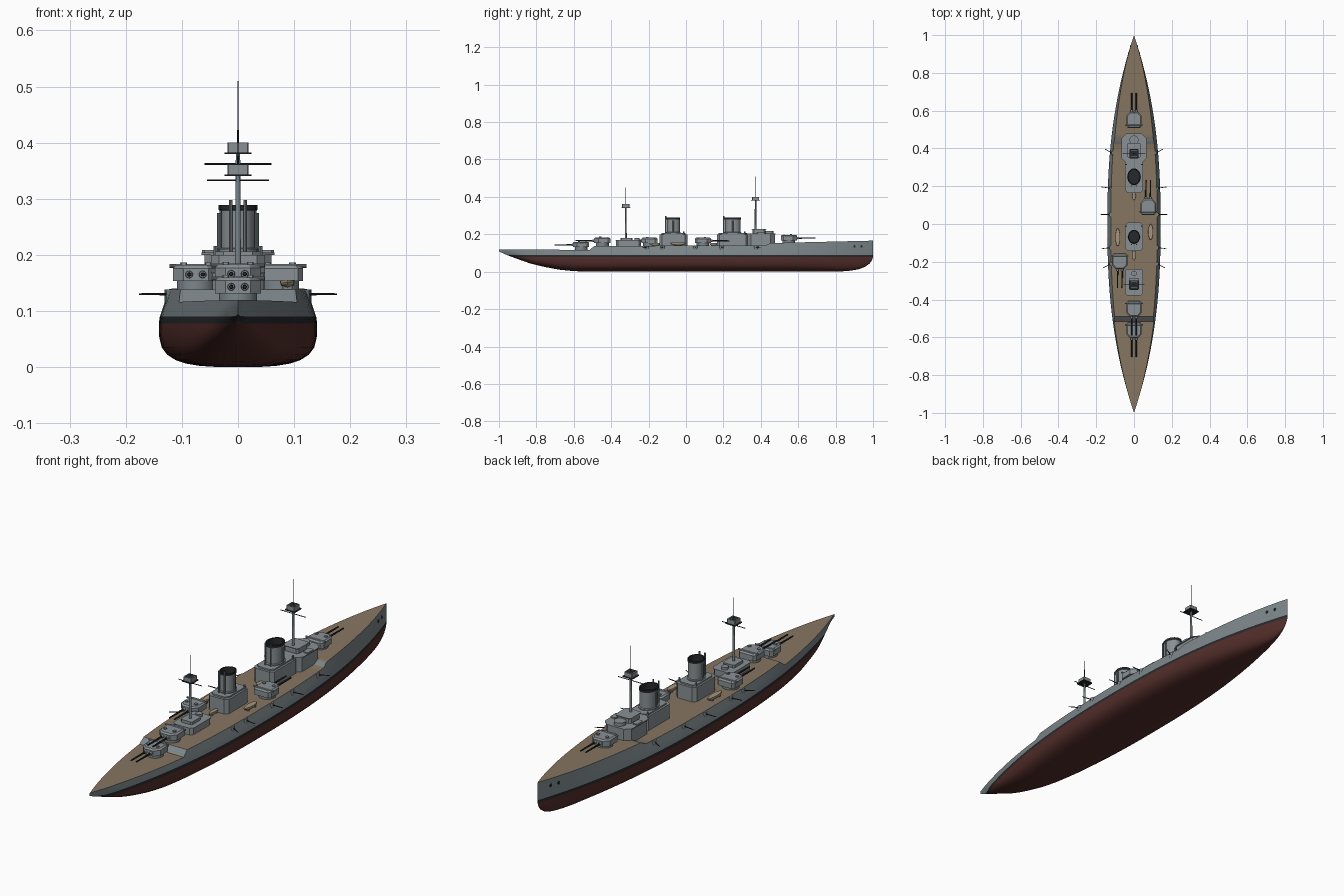
import bpy, bmesh, math
from mathutils import Matrix, Vector

if "Cube" in bpy.data.objects:
    bpy.data.objects.remove(bpy.data.objects["Cube"])


def mat(name, c):
    m = bpy.data.materials.new(name)
    m.diffuse_color = (*c, 1)
    m.use_nodes = True
    m.node_tree.nodes["Principled BSDF"].inputs["Base Color"].default_value = m.diffuse_color
    return m


GREY = mat("grey", (0.20, 0.235, 0.25))
LIGHT = mat("light_grey", (0.25, 0.28, 0.295))
DARK = mat("dark", (0.02, 0.022, 0.025))
RED = mat("red", (0.085, 0.027, 0.023))
WOOD = mat("deck_wood", (0.24, 0.18, 0.12))
TAN = mat("tan", (0.38, 0.30, 0.2))


def finish(name, bm, mats):
    bmesh.ops.recalc_face_normals(bm, faces=bm.faces)
    me = bpy.data.meshes.new(name)
    bm.to_mesh(me)
    bm.free()
    for m in mats:
        me.materials.append(m)
    ob = bpy.data.objects.new(name, me)
    bpy.context.collection.objects.link(ob)
    return ob


def prism(name, pts, z0, z1, m=LIGHT, loc=(0, 0), top=1.0, flip=1):
    bm = bmesh.new()
    lo = [bm.verts.new((loc[0] + x, loc[1] + y * flip, z0)) for x, y in pts]
    hi = [bm.verts.new((loc[0] + x * top, loc[1] + y * flip * top, z1)) for x, y in pts]
    n = len(pts)
    for i in range(n):
        j = (i + 1) % n
        bm.faces.new((lo[i], lo[j], hi[j], hi[i]))
    bm.faces.new(lo)
    bm.faces.new(hi)
    return finish(name, bm, [m])


def block(name, x, y0, y1, hx, z0, z1, c=0.004, m=LIGHT, top=1.0):
    h = (y1 - y0) / 2
    pts = [(hx - c, -h), (hx, -h + c), (hx, h - c), (hx - c, h),
           (-hx + c, h), (-hx, h - c), (-hx, -h + c), (-hx + c, -h)]
    return prism(name, pts, z0, z1, m, (x, (y0 + y1) / 2), top)


def rod(name, a, b, r, m=DARK, r2=None, seg=10):
    a, b = Vector(a), Vector(b)
    bm = bmesh.new()
    rot = Vector((0, 0, 1)).rotation_difference(b - a).to_matrix().to_4x4()
    bmesh.ops.create_cone(bm, cap_ends=True, segments=seg, radius1=r, radius2=r if r2 is None else r2,
                          depth=(b - a).length, matrix=Matrix.Translation((a + b) / 2) @ rot)
    return finish(name, bm, [m])


def lathe(name, prof, loc, sx, sy, m=LIGHT, seg=32, dark_from=None):
    bm = bmesh.new()
    rings = [[bm.verts.new((loc[0] + sx * r * math.cos(2 * math.pi * i / seg),
                            loc[1] + sy * r * math.sin(2 * math.pi * i / seg), z))
              for i in range(seg)] for r, z in prof]
    for k in range(len(rings) - 1):
        for i in range(seg):
            j = (i + 1) % seg
            f = bm.faces.new((rings[k][i], rings[k][j], rings[k + 1][j], rings[k + 1][i]))
            f.material_index = int(dark_from is not None and k >= dark_from)
    bmesh.ops.remove_doubles(bm, verts=bm.verts, dist=1e-5)
    return finish(name, bm, [m, DARK])


def lerp(tab, y):
    for (a, u), (b, v) in zip(tab, tab[1:]):
        if y <= b:
            return u + (v - u) * (y - a) / (b - a)
    return tab[-1][1]


# Hull: lofted sections, painted by height
KEEL = [(-1, .108), (-.96, .09), (-.89, .064), (-.83, .043), (-.76, .026), (-.68, .011), (-.6, .003), (-.5, 0),
        (.8, 0), (.87, .004), (.92, .012), (.955, .025), (.98, .042), (.993, .058), (1, .078)]
DECK = [(-1, .12), (-.515, .116), (-.49, .138), (.425, .14), (.45, .153), (1, .166)]


def breadth(y, z):
    t = abs(y)
    k = lerp(KEEL, y)
    w = 0.141 * max(0, 1 - t ** 2.4)
    n = 3.2 - 1.2 * t ** 3
    s = min(1, max(0, (z - k) / max(.07 - k, .035)))
    w *= (1 - (1 - s) ** n) ** (1 / n)
    return w * (1 - max(0, z - .085) / .05 * .12 * (1 - t ** 3))


ys = sorted({round(-math.cos(math.pi * i / 64), 4) for i in range(65)} | {-.515, -.49, .425, .45})
bm = bmesh.new()
secs = []
for y in ys:
    k, d = lerp(KEEL, y), lerp(DECK, y)
    zr, zb = max(.078, k), max(.09, k)
    zs = [k + (zr - k) * s for s in (0, .008, .03, .08, .16, .28, .45, .7, 1)] + [zb, (zb + d) / 2, d]
    half = [(breadth(y, z), z) for z in zs]
    ring = [(-x, z) for x, z in reversed(half)] + half[1:]
    secs.append([bm.verts.new((x, y, z)) for x, z in ring])
n = len(secs[0])
for a, b in zip(secs, secs[1:]):
    for i in range(n):
        j = (i + 1) % n
        f = bm.faces.new((a[i], a[j], b[j], b[i]))
        lvl = abs(i + .5 - (n - 1) / 2)
        slope = abs(a[0].co.z - b[0].co.z) > .01
        f.material_index = (0 if slope else 3) if i == n - 1 else 2 if lvl < 8 else 1 if lvl < 9 else 0
bmesh.ops.remove_doubles(bm, verts=bm.verts, dist=1e-5)
finish("hull", bm, [GREY, DARK, RED, WOOD])

# Main turrets: x, y, facing, base z, top of barbette
HOUSE = [(-.022, .044), (.022, .044), (.041, .022), (.041, -.03), (.032, -.042),
         (-.032, -.042), (-.041, -.03), (-.041, .022)]
for i, (x, y, f, zd, z) in enumerate([(0, .55, 1, .15, .168), (.075, .09, 1, .138, .153),
                                      (-.075, -.195, -1, .138, .153), (0, -.447, -1, .136, .154),
                                      (0, -.56, -1, .114, .131)]):
    rod(f"barbette_{i}", (x, y, zd), (x, y, z), .034, GREY, seg=28)
    prism(f"turret_house_{i}", HOUSE, z, z + .023, LIGHT, (x, y), 1, f)
    prism(f"turret_roof_{i}", HOUSE, z + .023, z + .029, LIGHT, (x, y), .86, f)
    rod(f"rangefinder_{i}", (x - .047, y - f * .026, z + .027), (x + .047, y - f * .026, z + .027), .0035, LIGHT)
    for s in (-1, 1):
        bx, bz = x + s * .012, z + .012
        rod(f"gun_collar_{i}", (bx, y + f * .03, bz), (bx, y + f * .053, bz), .008, LIGHT, .006, 14)
        rod(f"gun_barrel_{i}", (bx, y + f * .04, bz), (bx, y + f * .143, bz), .0042, DARK, .003)
        block(f"sight_hood_{i}", x + s * .022, y + f * .012 - .006, y + f * .012 + .006, .006, z + .027, z + .033, .002)

# Forward bridge and conning tower
block("bridge_base", 0, .325, .475, .06, .138, .2, .022)
block("bridge_deck", 0, .322, .478, .065, .2, .204, .024)
block("bridge_house", 0, .355, .425, .034, .204, .225, .008)
block("bridge_roof", 0, .35, .43, .037, .225, .228, .008)
rod("conning_tower", (0, .445, .2), (0, .445, .218), .024, LIGHT, seg=24)
for s in (-1, 1):
    block("bridge_wing", s * .052, .38, .42, .012, .204, .209)

# Funnels on rounded bases, with rims and steam pipes
for nm, y, y0, y1, rx, ry in (("fore", .25, .165, .335, .034, .043), ("aft", -.068, -.142, .008, .031, .036)):
    block(nm + "_funnel_base", 0, y0, y1, .048, .136, .2, .014)
    block(nm + "_funnel_base_top", 0, y0 + .01, y1 - .01, .04, .2, .206, .014)
    lathe(nm + "_funnel", [(1.1, .2), (1.1, .21), (.97, .212), (.97, .279), (1.03, .28), (1.03, .289),
                           (.9, .289), (.88, .26), (0, .26)], (0, y), rx, ry, LIGHT, 32, 4)
    for s in (-1, 1):
        rod(nm + "_steam_pipe", (s * .013, y - ry - .005, .2), (s * .013, y - ry - .005, .298), .0035, GREY)
        rod(nm + "_side_pipe", (s * (rx + .001), y, .2), (s * (rx + .001), y, .275), .003, GREY)
        rod(nm + "_vent", (s * .04, y1 - .02, .2), (s * .04, y1 - .02, .216), .004, GREY)

# Aft superstructure
block("aft_house", 0, -.375, -.24, .045, .136, .166, .012)
block("aft_house_deck", 0, -.378, -.237, .048, .166, .169, .012)
block("aft_control", 0, -.35, -.285, .027, .169, .181, .006)
rod("aft_tower", (0, -.262, .169), (0, -.262, .18), .014, LIGHT, seg=20)

# Masts with open spotting tops and yards
for nm, y, z0, zt, top, yard, hw in (("fore", .372, .22, .381, .51, .362, .06), ("aft", -.322, .175, .342, .45, .333, .055)):
    rod(nm + "_mast", (0, y, z0), (0, y, zt), .0055, GREY, .004, 14)
    rod(nm + "_topmast", (0, y, zt), (0, y, top), .0016, DARK, .001)
    rod(nm + "_yard", (-hw, y, yard), (hw, y, yard), .0016)
    block(nm + "_top_platform", 0, y - .024, y + .024, .024, zt - .0015, zt + .0015, .003, DARK)
    block(nm + "_top_tub", 0, y - .019, y + .019, .019, zt + .0015, zt + .019, .002)
    block(nm + "_top_floor", 0, y - .015, y + .015, .015, zt + .0188, zt + .0195, .002, DARK)

# Ship's boats
def boat(x, y, z, l, w):
    bm = bmesh.new()
    bmesh.ops.create_uvsphere(bm, u_segments=16, v_segments=10, radius=1)
    for v in bm.verts:
        v.co = (x + v.co.x * w, y + v.co.y * l, z + (min(v.co.z, .25)) * .012)
    finish("boat", bm, [TAN])
    for s in (-1, 1):
        block("boat_chock", x, y + s * l * .5 - .003, y + s * l * .5 + .003, w * .7, .136, z - .004, .001, GREY)


for b in ((-.086, -.07, .152, .047, .013), (.088, -.042, .152, .042, .013),
          (0, -.165, .15, .03, .009), (0, .148, .15, .022, .01)):
    boat(*b)

# Casemate guns and hawse holes on both sides
for s in (-1, 1):
    for y, dy in ((.375, .022), (.19, .006), (.05, 0), (-.125, -.006), (-.21, -.022)):
        x = breadth(y, .128)
        rod("casemate_mount", (s * (x - .008), y, .116), (s * (x - .008), y, .138), .013, GREY, seg=18)
        rod("casemate_gun", (s * x, y, .13), (s * (x + .05 - abs(dy) * .5), y + dy, .13), .0022, DARK, .0016)
    for y in (.9, .938):
        x = breadth(y, .135)
        rod("hawse_hole", (s * (x - .004), y, .135), (s * (x + .0015), y, .135), .007, DARK, seg=16)

# Smooth the curved surfaces, keep edges sharp
for ob in bpy.context.scene.objects:
    ob.select_set(True)
    bpy.context.view_layer.objects.active = ob
bpy.ops.object.shade_smooth_by_angle(angle=math.radians(32))
